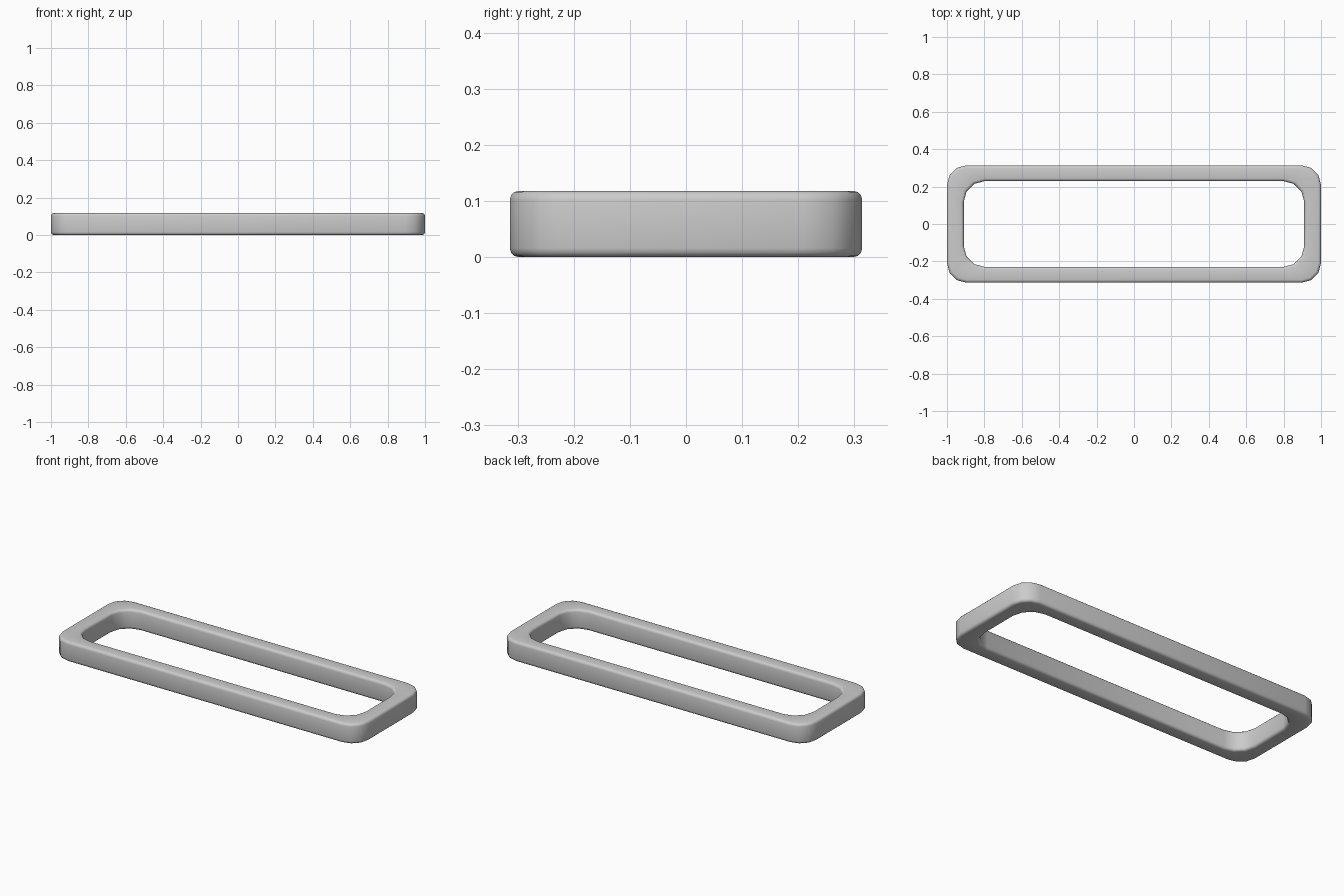
import bpy, bmesh, math

if "Cube" in bpy.data.objects:
    bpy.data.objects.remove(bpy.data.objects["Cube"])

HEIGHT = 0.118
BEVEL = 0.016
CORNER_SEGS = 3
BEVEL_SEGS = 3


def rounded_rect(hx, hy, r):
    """Counter-clockwise outline of a rectangle with rounded corners."""
    pts = []
    for i, (sx, sy) in enumerate([(1, 1), (-1, 1), (-1, -1), (1, -1)]):
        for k in range(CORNER_SEGS + 1):
            a = math.pi / 2 * (i + k / CORNER_SEGS)
            pts.append((sx * (hx - r) + r * math.cos(a),
                        sy * (hy - r) + r * math.sin(a)))
    return pts


# Eased edge: (distance in from the wall, height)
arc = [math.pi / 2 * k / BEVEL_SEGS for k in range(BEVEL_SEGS + 1)]
low = [(BEVEL * (1 - math.sin(a)), BEVEL * (1 - math.cos(a))) for a in arc]
wall = low + [(d, HEIGHT - z) for d, z in reversed(low)]

# Outer wall upwards, then inner wall downwards
outlines = [(rounded_rect(1.0 - d, 0.314 - d, 0.105 - d), z) for d, z in wall]
outlines += [(rounded_rect(0.91 + d, 0.229 + d, 0.11 + d), z) for d, z in reversed(wall)]

# Strap loop frame: skin the closed series of outlines
bm = bmesh.new()
rings = [[bm.verts.new((x, y, z)) for x, y in pts] for pts, z in outlines]
n = len(rings[0])
for a, b in zip(rings, rings[1:] + rings[:1]):
    for i in range(n):
        j = (i + 1) % n
        bm.faces.new((a[i], a[j], b[j], b[i]))
bmesh.ops.recalc_face_normals(bm, faces=bm.faces)
mesh = bpy.data.meshes.new("strap_loop_frame")
bm.to_mesh(mesh)
bm.free()

frame = bpy.data.objects.new("strap_loop_frame", mesh)
bpy.context.collection.objects.link(frame)
bpy.context.view_layer.objects.active = frame
frame.select_set(True)
bpy.ops.object.shade_smooth_by_angle(angle=math.radians(40))
